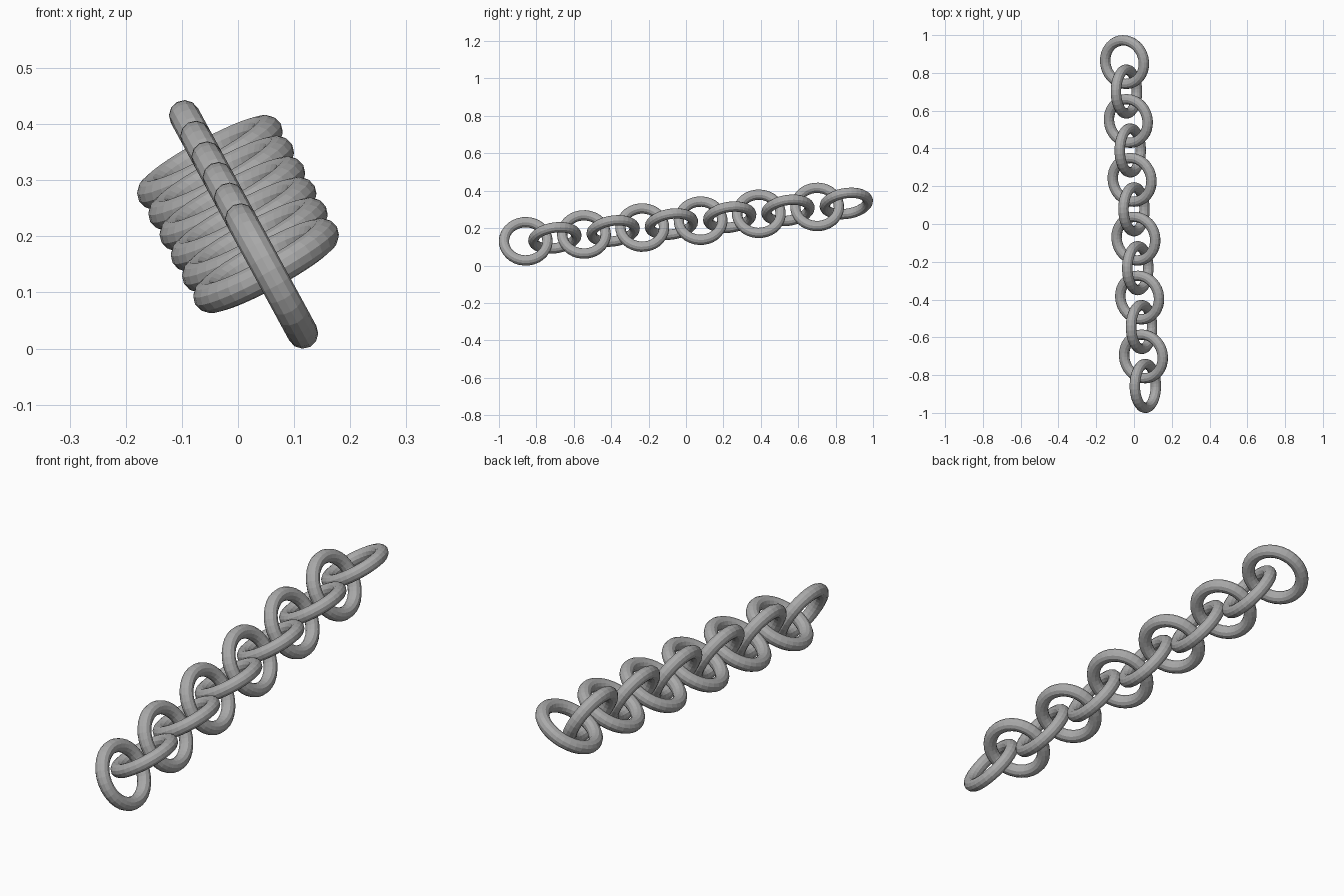
import bpy
from mathutils import Vector, Matrix

if "Cube" in bpy.data.objects:
    bpy.data.objects.remove(bpy.data.objects["Cube"])

# Chain layout: twelve identical round links along a slightly rising line
COUNT = 12
Y_END = 0.857
RING, TUBE = 0.1165, 0.0275
SLOPE_X, SLOPE_Z = -0.0642, 0.118

steel = bpy.data.materials.new("steel grey")
steel.diffuse_color = (0.4, 0.4, 0.4, 1)
steel.use_nodes = True
steel.node_tree.nodes["Principled BSDF"].inputs["Base Color"].default_value = steel.diffuse_color

along = Vector((SLOPE_X, 1, SLOPE_Z)).normalized()
# the steep links lie in the plane holding the chain line and the y axis
steep_normal = along.cross(Vector((0, 1, 0))).normalized()
shallow_normal = along.cross(steep_normal).normalized()


def add_link(name, centre, normal):
    bpy.ops.mesh.primitive_torus_add(major_radius=RING, minor_radius=TUBE,
                                     major_segments=32, minor_segments=12)
    link = bpy.context.object
    link.name = name
    side = normal.cross(along)
    rot = Matrix((along, side, normal)).transposed().to_4x4()
    link.matrix_world = Matrix.Translation(centre) @ rot
    link.data.materials.append(steel)


# Alternate steep and shallow links
for i in range(COUNT):
    y = -Y_END + 2 * Y_END * i / (COUNT - 1)
    centre = Vector((0.005 + SLOPE_X * y, y, 0.2305 + SLOPE_Z * y))
    if i % 2 == 0:
        add_link(f"steep_link_{i + 1}", centre, steep_normal)
    else:
        add_link(f"shallow_link_{i + 1}", centre, shallow_normal)
